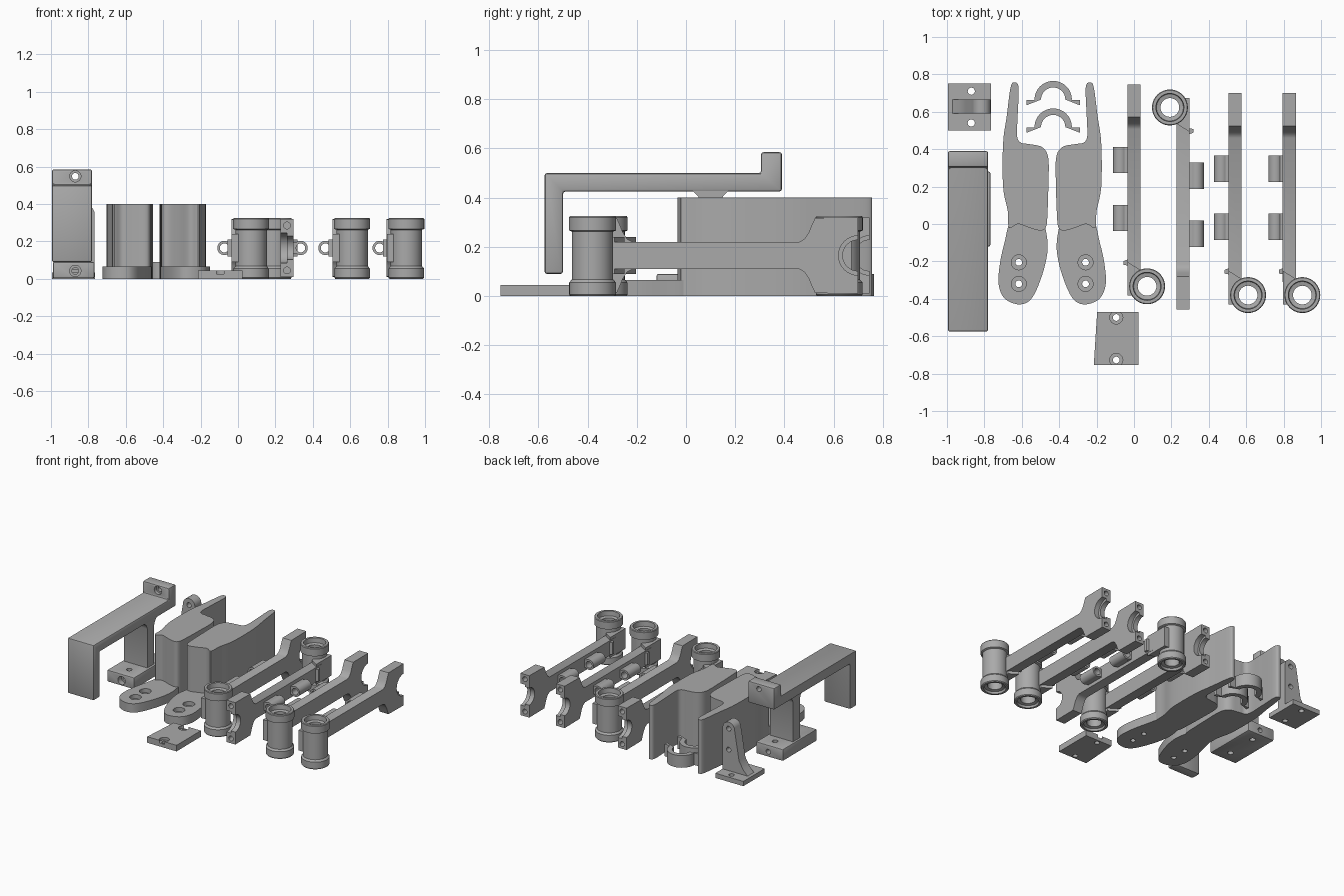
import bpy, bmesh, math
from mathutils import Matrix, Vector

if "Cube" in bpy.data.objects:
    bpy.data.objects.remove(bpy.data.objects["Cube"])

grey = bpy.data.materials.new("grey plastic")
grey.diffuse_color = (0.4, 0.4, 0.4, 1)
grey.use_nodes = True
grey.node_tree.nodes["Principled BSDF"].inputs["Base Color"].default_value = grey.diffuse_color
AX = {'x': lambda u, v, t: (t, u, v), 'y': lambda u, v, t: (u, t, v), 'z': lambda u, v, t: (u, v, t)}


def finish(name, bm):
    bmesh.ops.recalc_face_normals(bm, faces=bm.faces)
    me = bpy.data.meshes.new(name)
    bm.to_mesh(me)
    bm.free()
    ob = bpy.data.objects.new(name, me)
    bpy.context.collection.objects.link(ob)
    me.materials.append(grey)
    return ob


def prism(name, pts, axis, lo, hi):
    """Extrude a 2D outline along an axis."""
    bm = bmesh.new()
    f = bm.faces.new([bm.verts.new(AX[axis](u, v, lo)) for u, v in pts])
    ext = bmesh.ops.extrude_face_region(bm, geom=[f])['geom']
    off = Vector(AX[axis](0, 0, hi - lo))
    bmesh.ops.translate(bm, verts=[g for g in ext if isinstance(g, bmesh.types.BMVert)], vec=off)
    return finish(name, bm)


def box(name, x0, x1, y0, y1, z0, z1):
    return prism(name, [(x0, y0), (x1, y0), (x1, y1), (x0, y1)], 'z', z0, z1)


def arc(cu, cv, r, a0, a1, n=16):
    return [(cu + r * math.cos(math.radians(a0 + (a1 - a0) * i / n)),
             cv + r * math.sin(math.radians(a0 + (a1 - a0) * i / n))) for i in range(n + 1)]


def rod(axis, u, v, r, lo, hi, n=32):
    return prism("rod", arc(u, v, r, 0, 360, n)[:-1], axis, lo, hi)


def spline(pts, n=5):
    """Closed smooth curve through the points."""
    out, m = [], len(pts)
    for i in range(m):
        a, b, c, d = (Vector(pts[(i + k) % m]) for k in (-1, 0, 1, 2))
        for j in range(n):
            t = j / n
            p = 0.5 * (2 * b + (c - a) * t + (2 * a - 5 * b + 4 * c - d) * t * t + (3 * b - a - 3 * c + d) * t ** 3)
            out.append((p.x, p.y))
    return out


def boolean(ob, others, op):
    bpy.context.view_layer.objects.active = ob
    for o in others:
        m = ob.modifiers.new("bool", 'BOOLEAN')
        m.operation, m.solver, m.object = op, 'EXACT', o
        bpy.ops.object.modifier_apply(modifier=m.name)
        bpy.data.objects.remove(o)
    return ob


def cut(ob, *o): return boolean(ob, o, 'DIFFERENCE')
def fuse(ob, *o): return boolean(ob, o, 'UNION')


def bevel(ob, w):
    bpy.context.view_layer.objects.active = ob
    m = ob.modifiers.new("bevel", 'BEVEL')
    m.width, m.segments, m.limit_method = w, 2, 'ANGLE'
    bpy.ops.object.modifier_apply(modifier=m.name)
    return ob


def lathe(name, prof, n=40):
    """Closed (r, z) profile turned around z."""
    bm = bmesh.new()
    rings = [[bm.verts.new((r * math.cos(2 * math.pi * i / n), r * math.sin(2 * math.pi * i / n), z))
              for r, z in prof] for i in range(n)]
    for i in range(n):
        a, b = rings[i], rings[(i + 1) % n]
        for j in range(len(prof)):
            k = (j + 1) % len(prof)
            bm.faces.new((a[j], b[j], b[k], a[k]))
    return finish(name, bm)


# Cover frame: hanging leg, long top bar, raised end block
frame = prism("cover_frame", [(-.575, .09), (-.5, .09), (-.5, .425), (.39, .425), (.39, .585),
                              (.305, .585), (.305, .5), (-.575, .5)], 'x', -.995, -.78)
bevel(frame, .01)
cut(frame, rod('y', -.87, .548, .03, .25, .33), rod('y', -.87, .548, .018, .2, .5))
# Web flaring into the bar, and its foot
web = prism("frame_web", [(.06, .05), (.14, .05), (.14, .38), (.15, .405), (.175, .43), (.025, .43),
                          (.05, .405), (.06, .38)], 'x', -.975, -.785)
foot = bevel(box("frame_foot", -.99, -.768, -.12, .28, .003, .09), .008)
for y in (-.03, .2):
    cut(foot, rod('z', -.87, y, .02, -.1, .2))
cut(foot, rod('y', -.87, .042, .03, -.2, -.08), rod('y', -.87, .042, .018, -.3, .4))

# Wall bracket: base plate plus rounded triangular rib
wall = box("wall_bracket_base", -.995, -.765, .5, .75, 0, .035)
for y in (.54, .71):
    cut(wall, rod('z', -.87, y, .019, -.1, .2))
rib = prism("wall_bracket_rib", [(-.975, .03), (-.766, .03)] + arc(-.815, .345, .049, 0, 160, 10)
            + [(-.9, .13), (-.935, .07)], 'y', .59, .665)
for z in (.19, .345):
    cut(rib, rod('y', -.815, z, .018, .5, .8))

# Mirrored pair of guards: tall body with thin tail, low foot with screw holes
BODY = [(-.64, .757), (-.66, .73), (-.68, .58), (-.7, .43), (-.7, .2), (-.675, .07), (-.668, -.02),
        (-.62, 0), (-.56, -.02), (-.5, -.035), (-.47, -.015), (-.462, .07), (-.458, .2), (-.458, .35),
        (-.49, .41), (-.56, .427), (-.605, .435), (-.625, .47), (-.622, .58), (-.617, .73)]
FOOT = [(-.668, 0), (-.69, -.09), (-.715, -.2), (-.724, -.32), (-.69, -.4), (-.61, -.43), (-.545, -.395),
        (-.49, -.27), (-.462, -.14), (-.472, -.03), (-.5, .05), (-.63, .05)]
for side, sgn in (("left", 1), ("right", -1)):
    mx = lambda x: x if sgn == 1 else -.875 - x
    prism(side + "_guard_body", [(mx(x), y) for x, y in spline(BODY)], 'z', 0, .4)
    g = prism(side + "_guard_foot", [(mx(x), y) for x, y in spline(FOOT)], 'z', 0, .065)
    for y in (-.205, -.32):
        cut(g, rod('z', mx(-.616), y, .04, .035, .2), rod('z', mx(-.616), y, .018, -.1, .2))

# Two half-round pipe clips with flat ears
for i, y in enumerate((.635, .488)):
    prism("pipe_clip_%d" % (i + 1), [(-.29, y), (-.29, y + .028), (-.335, y + .028)]
          + arc(-.432, y + .03, .1, 0, 180) + [(-.529, y + .028), (-.574, y + .028), (-.574, y)]
          + arc(-.432, y + .03, .065, 180, 0), 'z', 0, .09)

# Small loose plate with two countersunk holes
plate = prism("small_plate", [(-.215, -.755), (.025, -.755), (.025, -.47), (-.197, -.47)], 'z', 0, .045)
for y in (-.5, -.727):
    cut(plate, rod('z', -.095, y, .035, .025, .2), rod('z', -.095, y, .018, -.1, .2))


# Arm: bar widening into a fork, socket post, and two side tubes
def make_arm():
    top = [(.07, .22), (.84, .22), (.862, .232), (.88, .26), (.892, .29), (.905, .318), (1.08, .32)]
    jaw = arc(1.08, .165, .063, 90, 270)
    arm = prism("arm", top + jaw + [(y, .33 - z) for y, z in reversed(top)], 'x', -.036, .036)
    cut(arm, rod('x', 1.08, .165, .08, 0, .2))
    for z in (.045, .285):
        cut(arm, rod('y', 0, z, .018, .98, 1.2))
    # block behind the post, with a slanted shoulder and small hook
    fuse(arm, prism("heel", [(-.034, -.05), (.03, -.05), (.03, .09), (-.034, .13)], 'z', .09, .24))
    fuse(arm, prism("hook", [(-.03, .11), (-.055, .115), (-.055, .135), (-.03, .145)], 'z', .12, .21))
    cut(arm, rod('z', .07, 0, .075, -.1, .5))
    tubes = []
    for y in (.365, .675):
        t = rod('y', -.073, .165, .038, y - .07, y + .07)
        fuse(t, box("lug", -.073, -.03, y - .07, y + .07, .135, .195))
        tubes.append(cut(t, rod('y', -.073, .165, .024, y - .2, y + .2)))
    post = lathe("post", [(.05, .02), (.07, .015), (.075, 0), (.09, 0), (.095, .006), (.095, .055),
                          (.084, .068), (.084, .262), (.096, .267), (.096, .32), (.092, .325),
                          (.075, .325), (.072, .29), (.05, .285)])
    post.data.transform(Matrix.Translation((.07, 0, 0)))
    return [("bar", arm), ("tube_1", tubes[0]), ("tube_2", tubes[1]), ("post", post)]


parts = make_arm()
for i, (x, y, turn) in enumerate([(0, -.333, 0), (.262, .623, 180), (.54, -.38, 0), (.83, -.38, 0)]):
    mat = Matrix.Translation((x, y, 0)) @ Matrix.Rotation(math.radians(turn), 4, 'Z')
    for label, src in parts:
        ob = bpy.data.objects.new("arm_%d_%s" % (i + 1, label), src.data.copy())
        ob.matrix_world = mat
        bpy.context.collection.objects.link(ob)
for _, src in parts:
    bpy.data.objects.remove(src)

# Smooth the round surfaces, keep edges sharp
bpy.ops.object.select_all(action='DESELECT')
for ob in bpy.context.scene.objects:
    ob.select_set(True)
    bpy.context.view_layer.objects.active = ob
bpy.ops.object.shade_smooth_by_angle(angle=math.radians(30))
